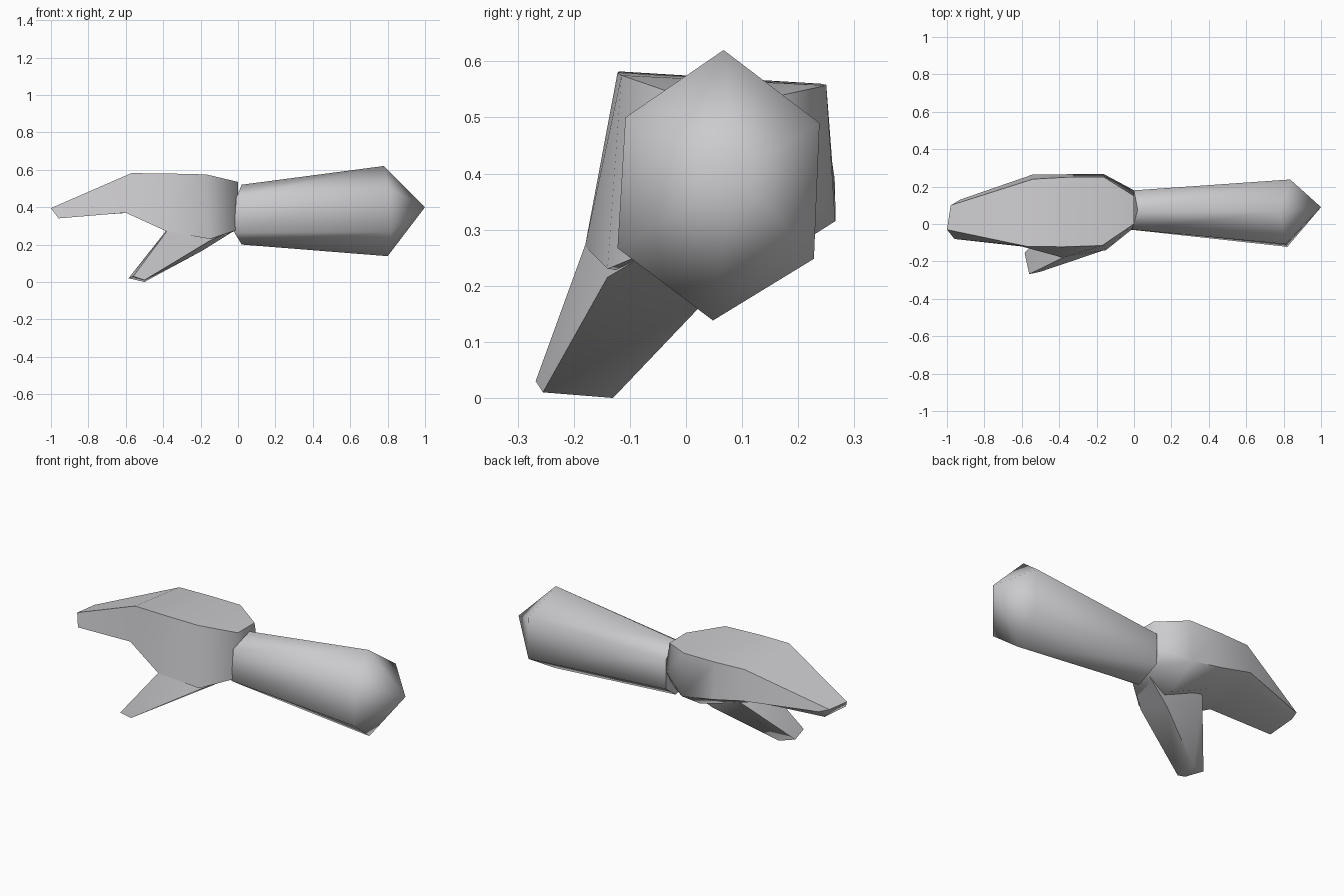
import bpy, bmesh, math

skin = bpy.data.materials.new("pale grey")
skin.diffuse_color = (0.6, 0.59, 0.61, 1)


def loft(name, rings, cap_start=True, cap_end=True, tip=None, angle=62):
    """Skin a series of equal-sized rings; optionally close into a point."""
    bm = bmesh.new()
    loops = [[bm.verts.new(p) for p in ring] for ring in rings]
    n = len(rings[0])
    for a, b in zip(loops, loops[1:]):
        for i in range(n):
            j = (i + 1) % n
            bm.faces.new((a[i], a[j], b[j], b[i]))
    if cap_start:
        bm.faces.new(loops[0])
    if tip:
        t = bm.verts.new(tip)
        for i in range(n):
            bm.faces.new((loops[-1][i], loops[-1][(i + 1) % n], t))
    elif cap_end:
        bm.faces.new(loops[-1])
    bmesh.ops.recalc_face_normals(bm, faces=bm.faces)
    me = bpy.data.meshes.new(name)
    bm.to_mesh(me)
    bm.free()
    me.materials.append(skin)
    ob = bpy.data.objects.new(name, me)
    bpy.context.collection.objects.link(ob)
    bpy.ops.object.select_all(action='DESELECT')
    ob.select_set(True)
    bpy.context.view_layer.objects.active = ob
    bpy.ops.object.shade_smooth_by_angle(angle=math.radians(angle))
    return ob


# Forearm: six-sided taper with a pointed elbow
loft("forearm", [
    [(0.02, 0.075, 0.52), (0.0, 0.18, 0.45), (0.0, 0.18, 0.28),
     (0.02, 0.065, 0.20), (-0.02, -0.03, 0.265), (-0.01, -0.03, 0.45)],
    [(0.78, 0.067, 0.62), (0.835, 0.238, 0.49), (0.84, 0.228, 0.248),
     (0.80, 0.048, 0.138), (0.82, -0.122, 0.267), (0.81, -0.108, 0.50)],
], tip=(1.0, 0.09, 0.40), angle=75)

# Mitten hand: front-top, back-top, back, back-bottom, front-bottom of each ring
loft("mitten_hand", [
    [(-1.0, -0.03, 0.395), (-0.98, 0.10, 0.395), (-0.93, 0.13, 0.38),
     (-0.95, 0.10, 0.345), (-0.96, -0.08, 0.34)],
    [(-0.57, -0.12, 0.582), (-0.54, 0.24, 0.56), (-0.54, 0.265, 0.39),
     (-0.58, 0.20, 0.37), (-0.60, -0.12, 0.37)],
    [(-0.38, -0.122, 0.58), (-0.36, 0.25, 0.558), (-0.36, 0.266, 0.35),
     (-0.38, 0.15, 0.29), (-0.38, -0.18, 0.27)],
    [(-0.17, -0.115, 0.575), (-0.16, 0.25, 0.557), (-0.16, 0.266, 0.315),
     (-0.16, 0.10, 0.21), (-0.15, -0.14, 0.23)],
    [(0.0, 0.0, 0.535), (0.0, 0.15, 0.535), (0.0, 0.18, 0.38),
     (0.0, 0.12, 0.28), (0.0, -0.02, 0.28)],
])

# Thumb: tip, web level, root buried in the palm
loft("thumb", [
    [(-0.56, -0.268, 0.03), (-0.50, -0.255, 0.01),
     (-0.50, -0.13, 0.0), (-0.585, -0.155, 0.02)],
    [(-0.38, -0.18, 0.272), (-0.16, -0.14, 0.215),
     (-0.19, 0.03, 0.168), (-0.38, 0.08, 0.28)],
    [(-0.20, -0.10, 0.38), (-0.03, -0.03, 0.28),
     (-0.03, 0.08, 0.268), (-0.20, 0.10, 0.35)],
])
